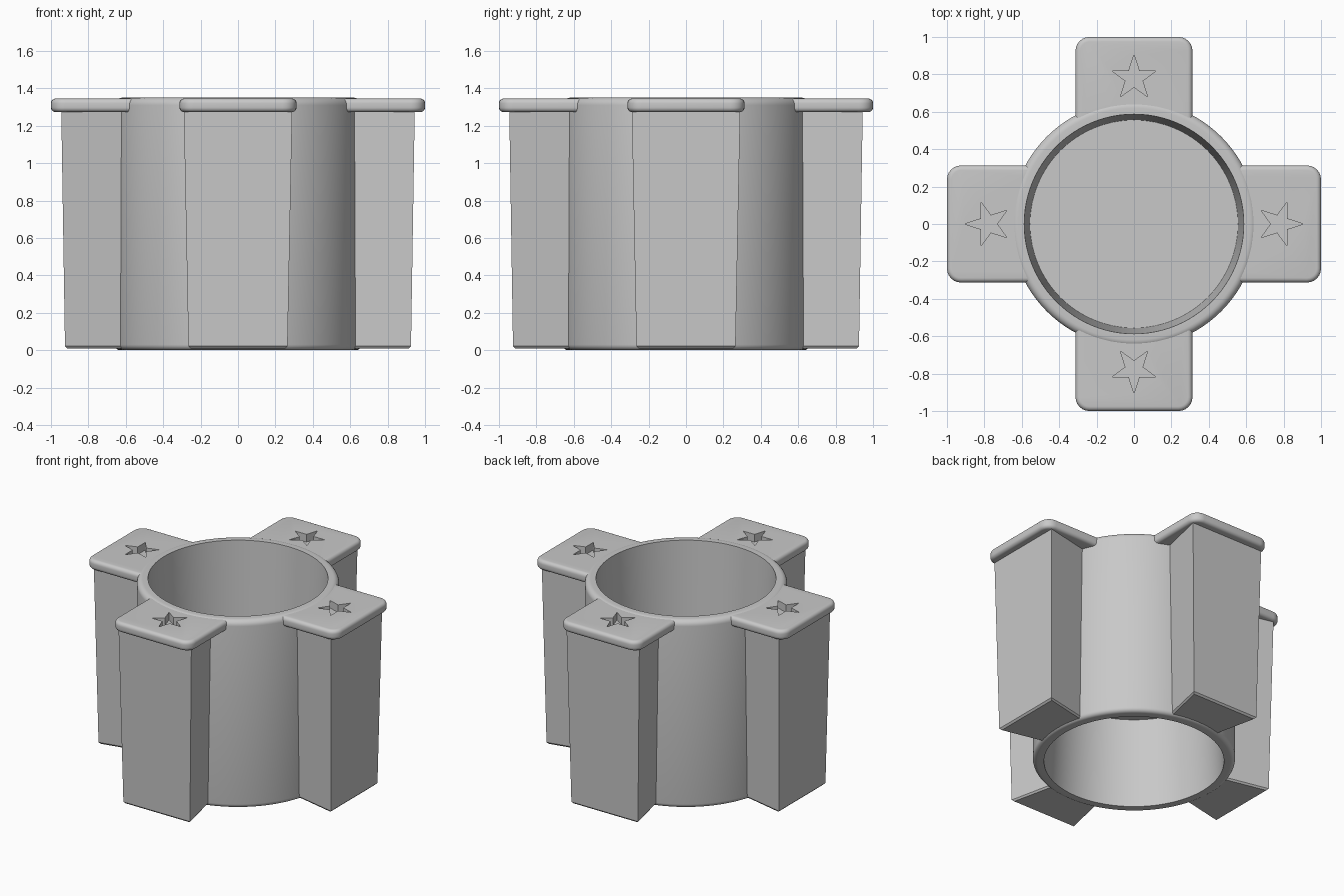
import bpy, bmesh, math
from mathutils import Matrix

if "Cube" in bpy.data.objects:
    bpy.data.objects.remove(bpy.data.objects["Cube"], do_unlink=True)

SHADE = (0.58, 0.58, 0.58, 1)
grey = bpy.data.materials.new("plain_grey")
grey.use_nodes = True
grey.diffuse_color = SHADE
grey.node_tree.nodes["Principled BSDF"].inputs["Base Color"].default_value = SHADE


def finish(bm, name):
    bmesh.ops.recalc_face_normals(bm, faces=bm.faces)
    mesh = bpy.data.meshes.new(name)
    bm.to_mesh(mesh)
    bm.free()
    mesh.materials.append(grey)
    obj = bpy.data.objects.new(name, mesh)
    bpy.context.collection.objects.link(obj)
    return obj


def smooth(obj):
    bpy.ops.object.select_all(action='DESELECT')
    obj.select_set(True)
    bpy.context.view_layer.objects.active = obj
    bpy.ops.object.shade_smooth_by_angle(angle=math.radians(35))


def quarter(cx, cy, r, start, steps=6):
    """Points along a quarter turn, counter-clockwise from start degrees."""
    angles = [math.radians(start + 90 * i / steps) for i in range(steps + 1)]
    return [(cx + r * math.cos(a), cy + r * math.sin(a)) for a in angles]


def loft(rings):
    """Skin a stack of (z, outline) rings and cap both ends."""
    bm = bmesh.new()
    loops = [[bm.verts.new((x, y, z)) for x, y in pts] for z, pts in rings]
    for low, high in zip(loops, loops[1:]):
        n = len(low)
        for i in range(n):
            j = (i + 1) % n
            bm.faces.new((low[i], low[j], high[j], high[i]))
    bm.faces.new(loops[0][::-1])
    bm.faces.new(loops[-1])
    return bm


def wall_arc(half, radius=0.61):
    """Inner end of an arm, following the tube wall from +half to -half."""
    edge = math.asin(half / radius)
    angles = [edge * (1 - i / 8) for i in range(17)]
    return [(radius * math.cos(a), radius * math.sin(a)) for a in angles]


def buttress_outline(half, reach, root):
    """Wedge along +x, narrowing from half at the outside to root at the tube."""
    return [(reach, -half), (reach, half)] + wall_arc(root)


def plate_outline(half, reach, corner):
    pts = quarter(reach - corner, -half + corner, corner, 270)
    pts += quarter(reach - corner, half - corner, corner, 0)
    return pts + wall_arc(half)


def star_outline(cx, outer, inner):
    pts = []
    for i in range(10):
        r = inner if i % 2 else outer
        a = math.pi * i / 5
        pts.append((cx + r * math.cos(a), r * math.sin(a)))
    return pts


# Tube: one lathed wall, open at both ends, with a divider in the middle
profile = [(0, 0.635), (0.556, 0.635), (0.587, 0)]
profile += quarter(0.63, 0.03, 0.03, 270)
profile += quarter(0.62, 1.31, 0.04, 0)
profile += [(0.587, 1.35), (0.556, 0.71), (0, 0.71)]
bm = bmesh.new()
verts = [bm.verts.new((r, 0, z)) for r, z in profile]
edges = [bm.edges.new(pair) for pair in zip(verts, verts[1:])]
bmesh.ops.spin(bm, geom=verts + edges, cent=(0, 0, 0), axis=(0, 0, 1),
               angle=math.tau, steps=96)
bmesh.ops.remove_doubles(bm, verts=bm.verts, dist=0.0005)
smooth(finish(bm, "tube"))

# Four tapered buttresses, each under a rounded top plate with a star recess
TOP, BOTTOM, ROUND = 1.345, 1.273, 0.025
for side, turns in (("left", 0), ("back", 1), ("right", 2), ("front", 3)):
    turn = Matrix.Rotation(turns * math.pi / 2, 4, 'Z')

    bm = loft([(0.01, buttress_outline(0.253, 0.913, 0.18)),
               (0.022, buttress_outline(0.265, 0.925, 0.19)),
               (1.29, buttress_outline(0.29, 0.945, 0.207))])
    bm.transform(turn)
    smooth(finish(bm, side + "_buttress"))

    rings = []
    for i in range(6):
        a = math.pi / 2 * i / 5
        inset = ROUND * (1 - math.sin(a))
        rings.append((BOTTOM + ROUND * (1 - math.cos(a)),
                      plate_outline(0.313 - inset, 1 - inset, 0.075 - inset)))
    rings += [(TOP + BOTTOM - z, pts) for z, pts in reversed(rings)]
    bm = loft(rings)
    bm.transform(turn)
    plate = finish(bm, side + "_top_plate")

    star = star_outline(0.78, 0.124, 0.048)
    bm = loft([(TOP - 0.06, star), (TOP + 0.05, star)])
    bm.transform(turn)
    cutter = finish(bm, side + "_star_cutter")
    cutter.hide_render = True
    mod = plate.modifiers.new("star_recess", 'BOOLEAN')
    mod.operation, mod.solver, mod.object = 'DIFFERENCE', 'EXACT', cutter
    bpy.context.view_layer.objects.active = plate
    bpy.ops.object.modifier_apply(modifier=mod.name)
    bpy.data.objects.remove(cutter, do_unlink=True)
    smooth(plate)
